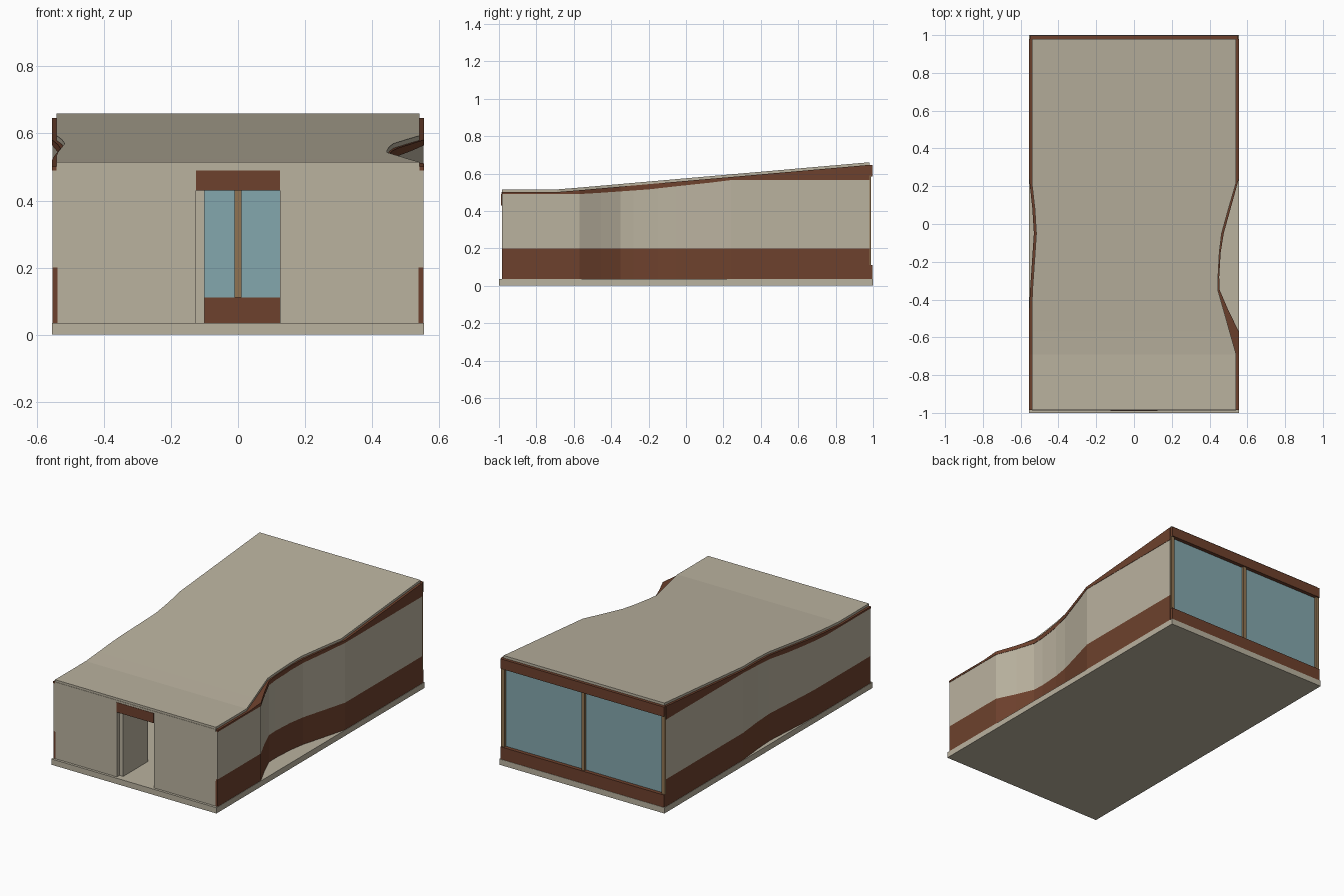
import bpy, bmesh

if "Cube" in bpy.data.objects:
    bpy.data.objects.remove(bpy.data.objects["Cube"])


def material(name, rgb):
    m = bpy.data.materials.new(name)
    m.diffuse_color = (*rgb, 1)
    m.use_nodes = True
    m.node_tree.nodes["Principled BSDF"].inputs["Base Color"].default_value = m.diffuse_color
    return m


PLASTER = material("warm plaster", (0.49, 0.445, 0.345))
WOOD = material("red brown wood", (0.155, 0.053, 0.026))
GLASS = material("blue glass", (0.23, 0.39, 0.42))
TIMBER = material("tan timber", (0.28, 0.175, 0.085))


def finish(name, bm, mat):
    bmesh.ops.recalc_face_normals(bm, faces=bm.faces)
    me = bpy.data.meshes.new(name)
    bm.to_mesh(me)
    bm.free()
    me.materials.append(mat)
    ob = bpy.data.objects.new(name, me)
    bpy.context.collection.objects.link(ob)
    return ob


def box(name, x, y, z, mat):
    bm = bmesh.new()
    bmesh.ops.create_cube(bm, size=1)
    for v in bm.verts:
        for i, (lo, hi) in enumerate((x, y, z)):
            v.co[i] = lo if v.co[i] < 0 else hi
    return finish(name, bm, mat)


def loft(name, ys, section, mat):
    """Closed solid swept along y; section(y) gives a ring of (x, z) points."""
    bm = bmesh.new()
    rings = [[bm.verts.new((x, y, z)) for x, z in section(y)] for y in ys]
    for a, b in zip(rings, rings[1:]):
        for i in range(len(a)):
            j = (i + 1) % len(a)
            bm.faces.new((a[i], a[j], b[j], b[i]))
    bm.faces.new(rings[0])
    bm.faces.new(rings[-1])
    return finish(name, bm, mat)


def along(points):
    """Piecewise linear function of y from (y, value) pairs."""
    def f(y):
        if y <= points[0][0]:
            return points[0][1]
        for (y0, v0), (y1, v1) in zip(points, points[1:]):
            if y <= y1:
                return v0 + (v1 - v0) * (y - y0) / (y1 - y0)
        return points[-1][1]
    return f


FRONT, BACK, FLOOR = -0.985, 0.98, 0.035

# Plan curves of the outer walls and the roof edges
wall_right = along([(-0.57, 0.553), (-0.455, 0.497), (-0.35, 0.452), (-0.28, 0.449),
                    (-0.15, 0.457), (-0.05, 0.473), (0.12, 0.52), (0.24, 0.553)])
roof_right = along([(-0.69, 0.541), (-0.35, 0.444), (-0.28, 0.445), (-0.15, 0.452),
                    (-0.05, 0.464), (0.08, 0.5), (0.22, 0.541)])
wall_left = along([(-0.42, -0.553), (-0.2, -0.538), (-0.05, -0.528),
                   (0.08, -0.536), (0.24, -0.553)])
roof_left = along([(-0.4, -0.541), (-0.2, -0.527), (-0.05, -0.517),
                   (0.08, -0.525), (0.22, -0.541)])

# Height profiles of the roof and of the plaster band
roof_top = along([(-0.68, 0.515), (BACK, 0.66)])
band_top = along([(-0.57, 0.49), (-0.455, 0.497), (-0.2, 0.515), (-0.05, 0.532),
                  (0.12, 0.55), (0.24, 0.565)])

YS = [FRONT, -0.69, -0.57, -0.455, -0.35, -0.28, -0.2, -0.15, -0.05, 0.08, 0.12,
      0.22, 0.24, BACK]

# Floor slab
box("floor_slab", (-0.555, 0.555), (-1, 1), (0, FLOOR), PLASTER)

# Side walls: wooden skirting, plaster band, wooden fascia
for side, wall, edge, s in (("right", wall_right, roof_right, 1),
                            ("left", wall_left, roof_left, -1)):
    def strip(lo, hi):
        return lambda y: [(wall(y), lo(y)), (wall(y), hi(y)),
                          (wall(y) - s * 0.014, hi(y)), (wall(y) - s * 0.014, lo(y))]

    def fascia(y):
        x, lo, hi = wall(y), band_top(y), roof_top(y) - 0.014
        return [(x + s * 0.002, lo), (x + s * 0.002, hi), (edge(y), hi), (edge(y), lo)]

    loft(side + "_skirting", YS, strip(lambda y: FLOOR, lambda y: 0.2), WOOD)
    loft(side + "_wall_band", YS, strip(lambda y: 0.2, band_top), PLASTER)
    loft(side + "_fascia", YS, fascia, WOOD)

# Roof sheet
loft("roof", YS, lambda y: [(roof_left(y), roof_top(y)), (roof_right(y), roof_top(y)),
                            (roof_right(y), roof_top(y) - 0.016),
                            (roof_left(y), roof_top(y) - 0.016)], PLASTER)

# Front wall with open doorway
for name, a, b in (("left", -0.541, -0.125), ("right", 0.125, 0.541)):
    box("front_wall_" + name, (a, b), (FRONT, -0.96), (FLOOR, 0.49), PLASTER)
box("front_wall_cap", (-0.541, 0.541), (FRONT - 0.002, -0.96), (0.49, 0.502), PLASTER)
box("door_lintel", (-0.125, 0.125), (FRONT - 0.004, -0.96), (0.43, 0.49), WOOD)
box("open_door_leaf", (-0.125, -0.1), (-0.96, -0.72), (FLOOR, 0.43), PLASTER)

# Glazed back wall
box("back_glass", (-0.54, 0.54), (0.965, 0.975), (0.11, 0.6), GLASS)
box("back_sill", (-0.55, 0.55), (0.965, 0.998), (FLOOR, 0.11), WOOD)
box("back_fascia", (-0.55, 0.55), (0.965, 0.998), (0.585, 0.645), WOOD)
for name, x in (("left", -0.54), ("middle", 0), ("right", 0.54)):
    box("back_post_" + name, (x - 0.011, x + 0.011), (0.955, 0.99), (0.11, 0.59), TIMBER)
